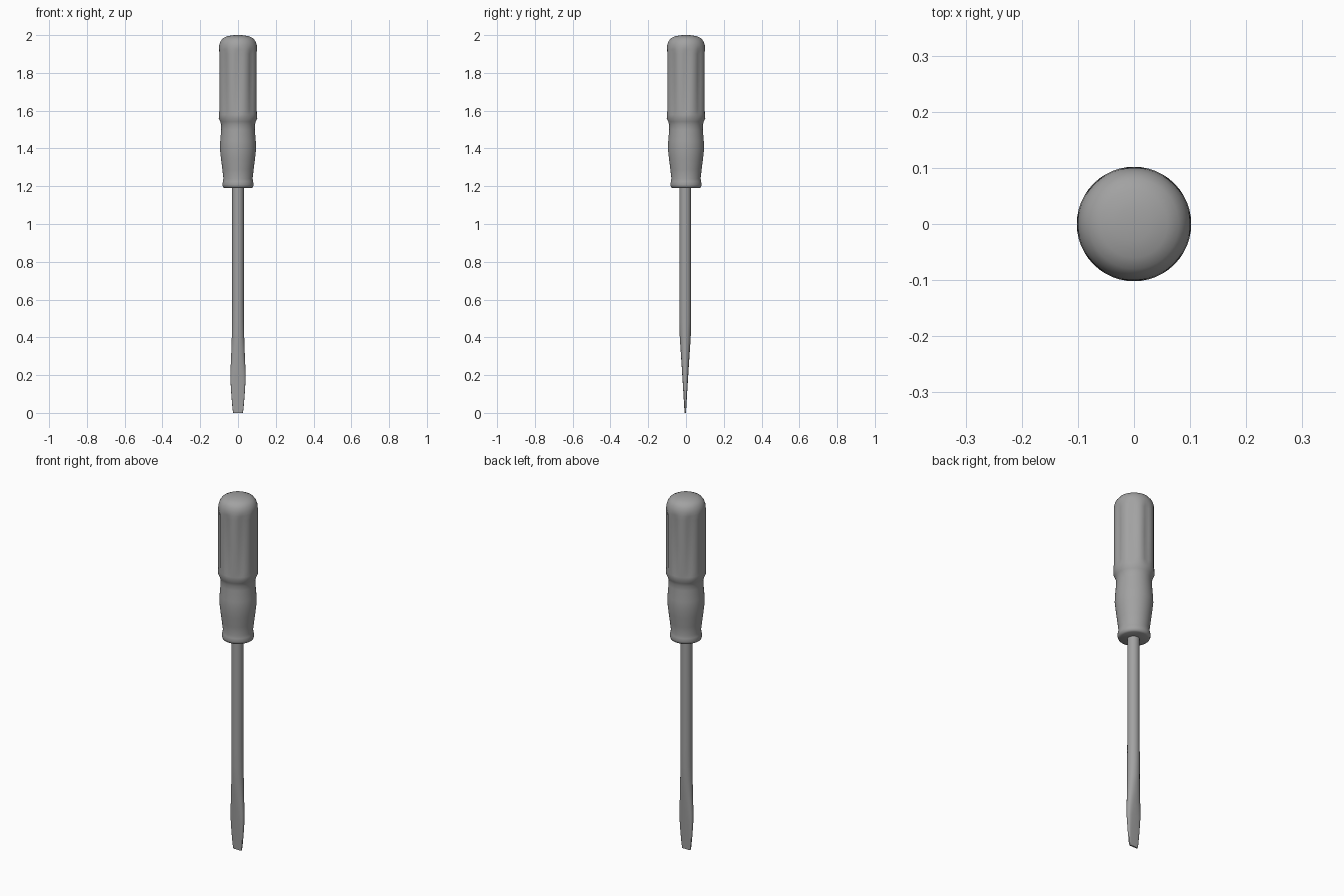
import bpy, bmesh, math

if "Cube" in bpy.data.objects:
    bpy.data.objects.remove(bpy.data.objects["Cube"], do_unlink=True)

grey = bpy.data.materials.new("plain_grey")
grey.use_nodes = True
COLOUR = (0.36, 0.36, 0.36, 1)
grey.diffuse_color = COLOUR
grey.node_tree.nodes["Principled BSDF"].inputs["Base Color"].default_value = COLOUR


def loft(name, sections, point, segments, sharp):
    """Skin closed rings; point(section, angle) gives each ring vertex."""
    bm = bmesh.new()
    rings = [[bm.verts.new(point(s, math.tau * i / segments)) for i in range(segments)]
             for s in sections]
    for low, high in zip(rings, rings[1:]):
        for i in range(segments):
            j = (i + 1) % segments
            bm.faces.new((low[i], low[j], high[j], high[i]))
    bm.faces.new(rings[0][::-1])
    bm.faces.new(rings[-1])
    bmesh.ops.recalc_face_normals(bm, faces=bm.faces)
    mesh = bpy.data.meshes.new(name)
    bm.to_mesh(mesh)
    bm.free()
    mesh.materials.append(grey)
    obj = bpy.data.objects.new(name, mesh)
    bpy.context.collection.objects.link(obj)
    bpy.ops.object.select_all(action="DESELECT")
    obj.select_set(True)
    bpy.context.view_layer.objects.active = obj
    bpy.ops.object.shade_smooth_by_angle(angle=math.radians(sharp))
    return obj


# Handle: (radius, height, flute depth), with eight shallow grip flutes
FLUTES = 8
handle_profile = [
    (0.070, 1.190, 0), (0.079, 1.195, 0), (0.083, 1.208, 0), (0.080, 1.225, 0),
    (0.077, 1.240, 0), (0.083, 1.290, 0), (0.090, 1.345, 0), (0.096, 1.400, 0),
    (0.094, 1.440, 0), (0.089, 1.500, 0), (0.089, 1.525, 0), (0.094, 1.542, 0),
    (0.102, 1.560, 0), (0.102, 1.580, 0.001), (0.102, 1.605, 0.006),
    (0.102, 1.750, 0.006), (0.102, 1.900, 0.006), (0.102, 1.925, 0.002),
    (0.100, 1.945, 0), (0.093, 1.967, 0), (0.080, 1.983, 0),
    (0.060, 1.993, 0), (0.030, 1.999, 0), (0.008, 2.000, 0)]


def handle_point(section, angle):
    radius, z, depth = section
    groove = max(0, math.cos(FLUTES * angle) + 0.5) / 1.5
    r = radius - depth * groove
    return r * math.cos(angle), r * math.sin(angle), z


loft("handle", handle_profile, handle_point, 48, 50)

# Shaft and blade: (half width, half depth, height, squareness)
shaft_profile = [
    (0.025, 0.004, 0.000, 1), (0.029, 0.005, 0.020, 1), (0.035, 0.009, 0.090, 0.9),
    (0.040, 0.014, 0.170, 0.7), (0.040, 0.017, 0.220, 0.5), (0.036, 0.023, 0.310, 0.2),
    (0.033, 0.029, 0.400, 0), (0.032, 0.031, 0.480, 0), (0.031, 0.031, 0.600, 0),
    (0.031, 0.031, 1.200, 0)]


def shaft_point(section, angle):
    width, depth, z, square = section
    c, s = math.cos(angle), math.sin(angle)
    power = 1 - 0.6 * square
    x = math.copysign(abs(c) ** power, c) * width
    y = math.copysign(abs(s) ** power, s) * depth
    return x, y - 0.004, z


loft("shaft_and_blade", shaft_profile, shaft_point, 24, 50)
